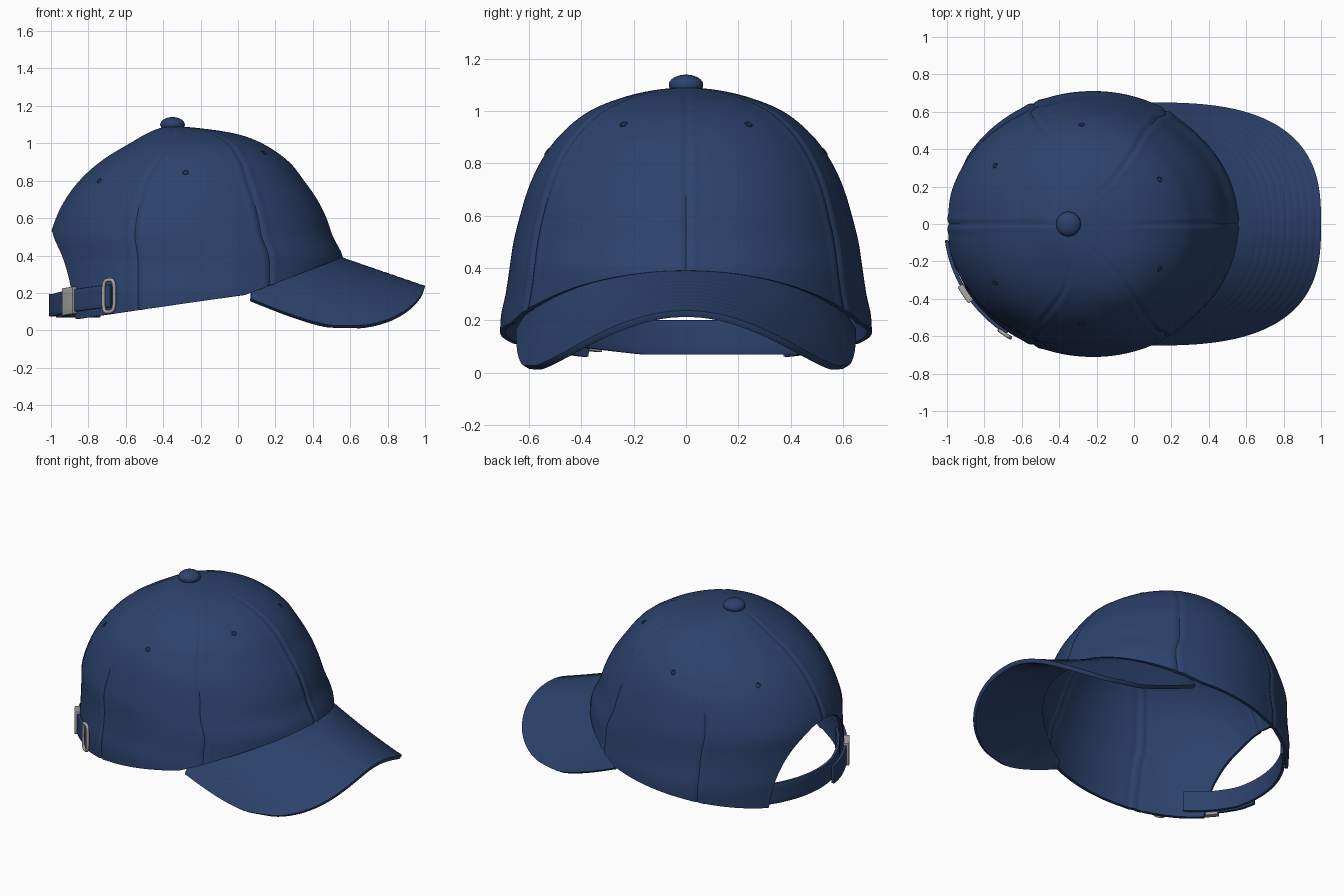
import bpy, bmesh, math
from math import sin, cos, pi, sqrt, exp, radians
from mathutils import Vector

if "Cube" in bpy.data.objects:
    bpy.data.objects.remove(bpy.data.objects["Cube"])


def material(name, rgb):
    m = bpy.data.materials.new(name)
    m.diffuse_color = (*rgb, 1)
    m.use_nodes = True
    m.node_tree.nodes["Principled BSDF"].inputs["Base Color"].default_value = m.diffuse_color
    return m


BLUE = material("navy_cloth", (0.025, 0.054, 0.150))
METAL = material("grey_metal", (0.38, 0.37, 0.36))

TOP = 1.09
# Crown sections: height, back x, front x, half width
SECTIONS = [(1.09, -.35, -.35, 0), (1.08, -.42, -.20, .125), (1.05, -.49, -.01, .25),
            (1.0, -.575, .125, .37), (.9, -.735, .27, .49), (.8, -.845, .35, .56),
            (.7, -.92, .42, .605), (.6, -.97, .47, .635), (.5, -1.0, .505, .66),
            (.4, -1.0, .555, .675), (.3, -1.0, .56, .69), (.2, -1.0, .56, .71),
            (.0, -.99, .56, .705)]
Q = [sqrt(TOP - s[0]) for s in SECTIONS]
SEAMS = [radians(a) for a in (0, 60, 114, 180, 246, 300)]
ARCH = 0.565  # half angle of the back opening


def section(z):
    """Smoothly interpolated back x, front x and half width at height z."""
    q = sqrt(max(0, TOP - z))
    i = 0
    while i < len(Q) - 2 and q > Q[i + 1]:
        i += 1
    h = Q[i + 1] - Q[i]
    t = (q - Q[i]) / h

    def slope(j, c):
        a, b = max(j - 1, 0), min(j + 1, len(Q) - 1)
        return (SECTIONS[b][c] - SECTIONS[a][c]) / (Q[b] - Q[a])
    out = []
    for c in (1, 2, 3):
        p0, p1 = SECTIONS[i][c], SECTIONS[i + 1][c]
        m0, m1 = slope(i, c) * h, slope(i + 1, c) * h
        out.append((2*t**3 - 3*t*t + 1)*p0 + (t**3 - 2*t*t + t)*m0
                   + (3*t*t - 2*t**3)*p1 + (t**3 - t*t)*m1)
    return out


def crown_point(a, z, off=0.0):
    xb, xf, w = section(z)
    return Vector(((xb + xf) / 2 + ((xf - xb) / 2 + off) * cos(a), (w + off) * sin(a), z))


def hem(a):
    """Height of the lower crown edge, with the arched back opening."""
    x = -.22 + .78 * cos(a)
    z = max(.06, .06 + .143 * (x + .87)) if x < .04 else .19 + .385 * (x - .04)
    u = abs((a % (2 * pi)) - pi) / ARCH
    return z + .47 * sqrt(1 - u * u) if u < 1 else z


def seam_relief(a, r):
    """Slightly puffed fabric on both sides of a sunken seam."""
    d = min(abs((a - s + pi) % (2 * pi) - pi) for s in SEAMS) * r
    return min(1, r / .25) * (.004 * exp(-((d - .028) / .018)**2) - .005 * exp(-(d / .010)**2))


def finish(o, mat, thick=0, offset=-1, bevel=0):
    o.data.materials.append(mat)
    bpy.ops.object.select_all(action='DESELECT')
    o.select_set(True)
    bpy.context.view_layer.objects.active = o
    if thick:
        m = o.modifiers.new("thickness", 'SOLIDIFY')
        m.thickness, m.offset = thick, offset
        bpy.ops.object.modifier_apply(modifier=m.name)
    if bevel:
        m = o.modifiers.new("soft_edge", 'BEVEL')
        m.width, m.segments, m.limit_method, m.angle_limit = bevel, 2, 'ANGLE', radians(50)
        bpy.ops.object.modifier_apply(modifier=m.name)
    bpy.ops.object.shade_smooth_by_angle(angle=radians(40))


def grid(name, nu, nv, fn, mat, closed=False, **kw):
    """Surface from fn(u, v) with u and v in 0..1, outward side facing up or out."""
    bm = bmesh.new()
    rows = [[bm.verts.new(fn(i / nu, j / nv)) for i in range(nu if closed else nu + 1)]
            for j in range(nv + 1)]
    for j in range(nv):
        for i in range(nu):
            k = (i + 1) % len(rows[j])
            bm.faces.new((rows[j][i], rows[j + 1][i], rows[j + 1][k], rows[j][k]))
    bmesh.ops.remove_doubles(bm, verts=bm.verts, dist=1e-5)
    me = bpy.data.meshes.new(name)
    bm.to_mesh(me)
    bm.free()
    o = bpy.data.objects.new(name, me)
    bpy.context.collection.objects.link(o)
    finish(o, mat, **kw)
    return o


# Crown
def crown(u, v):
    a = u * 2 * pi
    z = TOP - (v * sqrt(TOP - hem(a)))**2
    return crown_point(a, z, seam_relief(a, section(z)[2]) if v else 0)


grid("crown", 360, 48, crown, BLUE, closed=True, thick=.02)


# Brim, lofted from the crown hem to the outer outline with stitched rings
def brim(u, v):
    s = 2 * u - 1
    a = s * radians(67)
    inner = crown_point(a, hem(a), -.012 - .02 * s * s)
    inner.z += .004
    t = abs(s) * pi / 2
    x = .07 + .93 * max(0, cos(t))**.714
    y = .65 * sin(t)**.714
    z = .37 - .3 * (x - .56) - .94 * y * y + .05 * max(0, 1 - (x - .06) / .45)
    p = inner.lerp(Vector((x, math.copysign(y, s), max(z, .027))), v)
    if .18 < v < .97:
        p.z -= .002 * (1 - s**4) * max(0, cos(2 * pi * v / .085))**4
    return p


grid("brim", 90, 84, brim, BLUE, thick=.026, bevel=.007)


# Top button
bpy.ops.mesh.primitive_uv_sphere_add(segments=32, ring_count=16, location=(-.35, 0, 1.1))
button = bpy.context.object
button.name = "top_button"
button.scale = (.066, .066, .04)
finish(button, BLUE)


# Eyelets, mirrored left and right
for label, deg, z in (("front", 33, .95), ("side", 94, .845), ("rear", 146, .80)):
    for side, sgn in (("left", 1), ("right", -1)):
        a = sgn * radians(deg)
        p = crown_point(a, z)
        n = (crown_point(a + .02, z) - p).cross(crown_point(a, z + .01) - p).normalized()
        bpy.ops.mesh.primitive_torus_add(major_radius=.012, minor_radius=.004, major_segments=20,
                                         minor_segments=8, location=p,
                                         rotation=n.to_track_quat('Z', 'Y').to_euler())
        eyelet = bpy.context.object
        eyelet.name = f"{label}_eyelet_{side}"
        finish(eyelet, BLUE)


# Back strap: angle f runs from the +y side (negative) to the buckle side (positive)
def strap_point(f, h, off):
    zc = .135 + .05 * max(0, (f - .25) / .7)
    return Vector((-.22 - (.775 + off) * cos(f), -(.705 + off) * sin(f), zc + h))


def band(name, f0, f1, half, thick, mat, off, n=40):
    grid(name, n, 4, lambda u, v: strap_point(f0 + (f1 - f0) * u, half * (2 * v - 1), off),
         mat, thick=thick, offset=0, bevel=.004)


band("back_strap", -.80, .75, .066, .018, BLUE, -.03)
band("strap_tail", .12, .95, .060, .020, BLUE, .012)
band("buckle", .47, .61, .073, .034, METAL, .020, n=8)

# Open ring at the end of the strap
cu = bpy.data.curves.new("strap_ring", 'CURVE')
cu.dimensions = '3D'
cu.bevel_depth, cu.bevel_resolution = .010, 3
sp = cu.splines.new('POLY')
N = 40
sp.points.add(N - 1)
for i in range(N):
    t = 2 * pi * i / N
    c, s = cos(t), sin(t)
    f = .94 + .045 * math.copysign(abs(c)**.5, c)
    sp.points[i].co = (*strap_point(f, .085 * math.copysign(abs(s)**.5, s), .024), 1)
sp.use_cyclic_u = True
ring = bpy.data.objects.new("strap_ring", cu)
bpy.context.collection.objects.link(ring)
bpy.context.view_layer.objects.active = ring
ring.select_set(True)
cu.materials.append(METAL)
